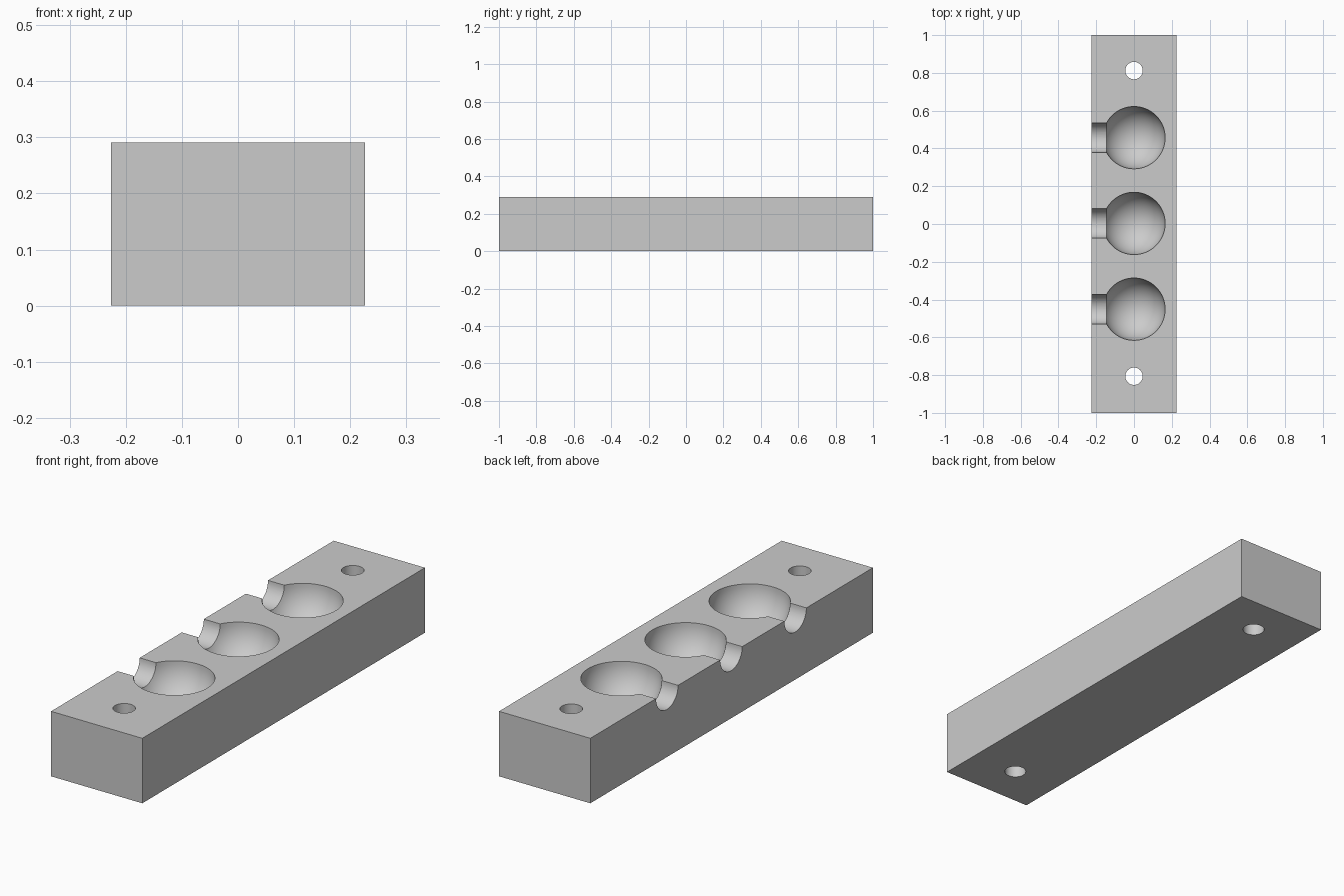
import bpy
import math

WIDTH, LENGTH, HEIGHT = 0.452, 2.0, 0.291
OFFSET = 0.003       # the recess row sits slightly toward the back
PITCH = 0.454        # spacing between cups
CUP_R, CHANNEL_R, HOLE_R = 0.165, 0.078, 0.046
HOLE_Y = 0.809

cube = bpy.data.objects.get("Cube")
if cube:
    bpy.data.objects.remove(cube, do_unlink=True)

grey = bpy.data.materials.new("light_grey")
grey.use_nodes = True
colour = (0.6, 0.6, 0.6, 1)
grey.diffuse_color = colour
grey.node_tree.nodes["Principled BSDF"].inputs["Base Color"].default_value = colour

# Solid rectangular block
bpy.ops.mesh.primitive_cube_add(size=1, location=(0, 0, HEIGHT / 2))
block = bpy.context.object
block.name = "mould_block"
block.scale = (WIDTH, LENGTH, HEIGHT)
bpy.ops.object.transform_apply(location=True, rotation=True, scale=True)
block.data.materials.append(grey)


def carve(name):
    """Subtract the active primitive from the block, then remove it."""
    cutter = bpy.context.object
    cutter.name = name
    cutter.hide_render = True
    cutter.data.materials.append(grey)
    bpy.context.view_layer.objects.active = block
    cut = block.modifiers.new(name, "BOOLEAN")
    cut.operation = "DIFFERENCE"
    cut.solver = "EXACT"
    cut.object = cutter
    bpy.ops.object.modifier_apply(modifier=name)
    bpy.data.objects.remove(cutter, do_unlink=True)


# Hemispherical cups, each with a half-round channel out to the right side
for i in (-1, 0, 1):
    y = OFFSET + i * PITCH
    bpy.ops.mesh.primitive_uv_sphere_add(segments=64, ring_count=32, radius=CUP_R,
                                         location=(0, y, HEIGHT))
    carve("cup_cutter")
    bpy.ops.mesh.primitive_cylinder_add(vertices=48, radius=CHANNEL_R, depth=0.4,
                                        location=(-0.25, y, HEIGHT),
                                        rotation=(0, math.pi / 2, 0))
    carve("channel_cutter")

# Through holes near both ends
for side in (-1, 1):
    bpy.ops.mesh.primitive_cylinder_add(vertices=48, radius=HOLE_R, depth=1,
                                        location=(0, OFFSET + side * HOLE_Y, HEIGHT / 2))
    carve("hole_cutter")

# Smooth the curved recesses while keeping the block edges crisp
bpy.ops.object.select_all(action="DESELECT")
block.select_set(True)
bpy.context.view_layer.objects.active = block
bpy.ops.object.shade_smooth_by_angle(angle=math.radians(30))
